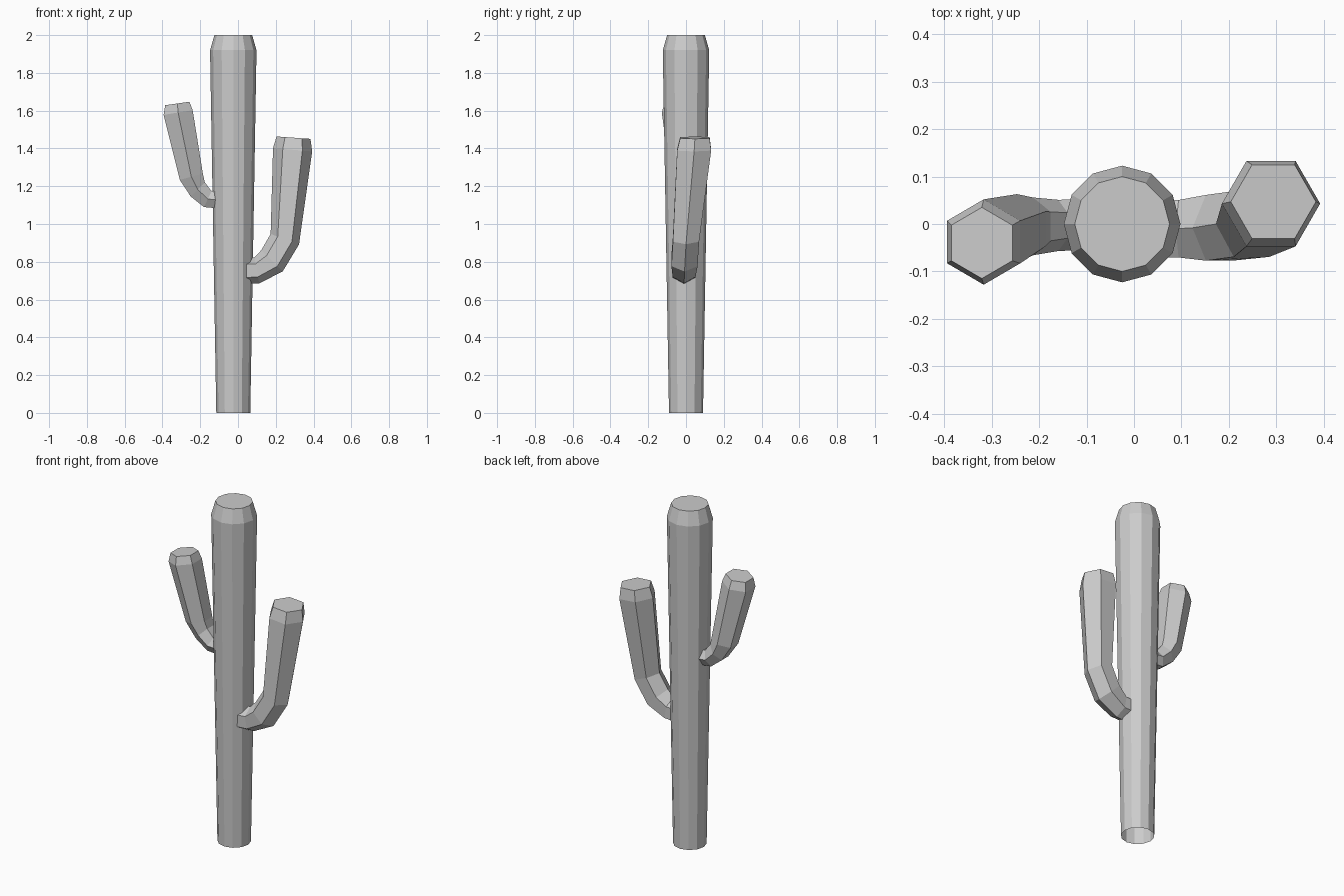
import bpy
import bmesh
from math import sin, cos, pi, radians
from mathutils import Vector

cube = bpy.data.objects.get("Cube")
if cube:
    bpy.data.objects.remove(cube, do_unlink=True)

grey = bpy.data.materials.new("plain grey")
grey.use_nodes = True
colour = (0.6, 0.6, 0.6, 1)
grey.diffuse_color = colour
grey.node_tree.nodes["Principled BSDF"].inputs["Base Color"].default_value = colour


def sweep(name, rings, sides, side=1, turn=0.0):
    """Loft polygon rings (x, y, z, radius, lean in degrees); cap the last one."""
    bm = bmesh.new()
    loops = []
    for x, y, z, radius, lean in rings:
        t = radians(lean)
        outward = Vector((side * cos(t), 0, -sin(t)))
        across = Vector((0, side, 0))
        loop = []
        for i in range(sides):
            a = 2 * pi * i / sides + turn
            offset = outward * cos(a) + across * sin(a)
            loop.append(bm.verts.new(Vector((x, y, z)) + offset * radius))
        loops.append(loop)
    for low, high in zip(loops, loops[1:]):
        for i in range(sides):
            j = (i + 1) % sides
            bm.faces.new((low[i], low[j], high[j], high[i]))
    bm.faces.new(loops[-1])
    mesh = bpy.data.meshes.new(name)
    bm.to_mesh(mesh)
    bm.free()
    mesh.materials.append(grey)
    obj = bpy.data.objects.new(name, mesh)
    bpy.context.collection.objects.link(obj)
    return obj


# Trunk: widens upward, then a short bevel to the flat top; open underneath
cx = -0.025
sweep("trunk", [(cx, 0, 0, 0.09, 0), (cx, 0, 1.92, 0.123, 0), (cx, 0, 2, 0.1, 0)], 12)

# Left arm: thick, with a corner on the outside of the bend
sweep("left_arm", [
    (0.02, -0.01, 0.75, 0.07, 88),
    (0.1, -0.01, 0.755, 0.07, 80),
    (0.18, -0.008, 0.805, 0.08, 45),
    (0.248, 0, 0.92, 0.08, 20),
    (0.289, 0.043, 1.393, 0.104, 5),
    (0.294, 0.047, 1.457, 0.09, 4),
], 6)

# Right arm: thinner, with a flat side on the outside of the bend
sweep("right_arm", [
    (-0.06, 0, 1.125, 0.053, 85),
    (-0.16, -0.003, 1.132, 0.054, 65),
    (-0.213, -0.005, 1.183, 0.061, 45),
    (-0.247, -0.01, 1.25, 0.073, 15),
    (-0.317, -0.038, 1.59, 0.09, 9),
    (-0.321, -0.04, 1.638, 0.075, 8),
], 6, side=-1, turn=pi / 6)
